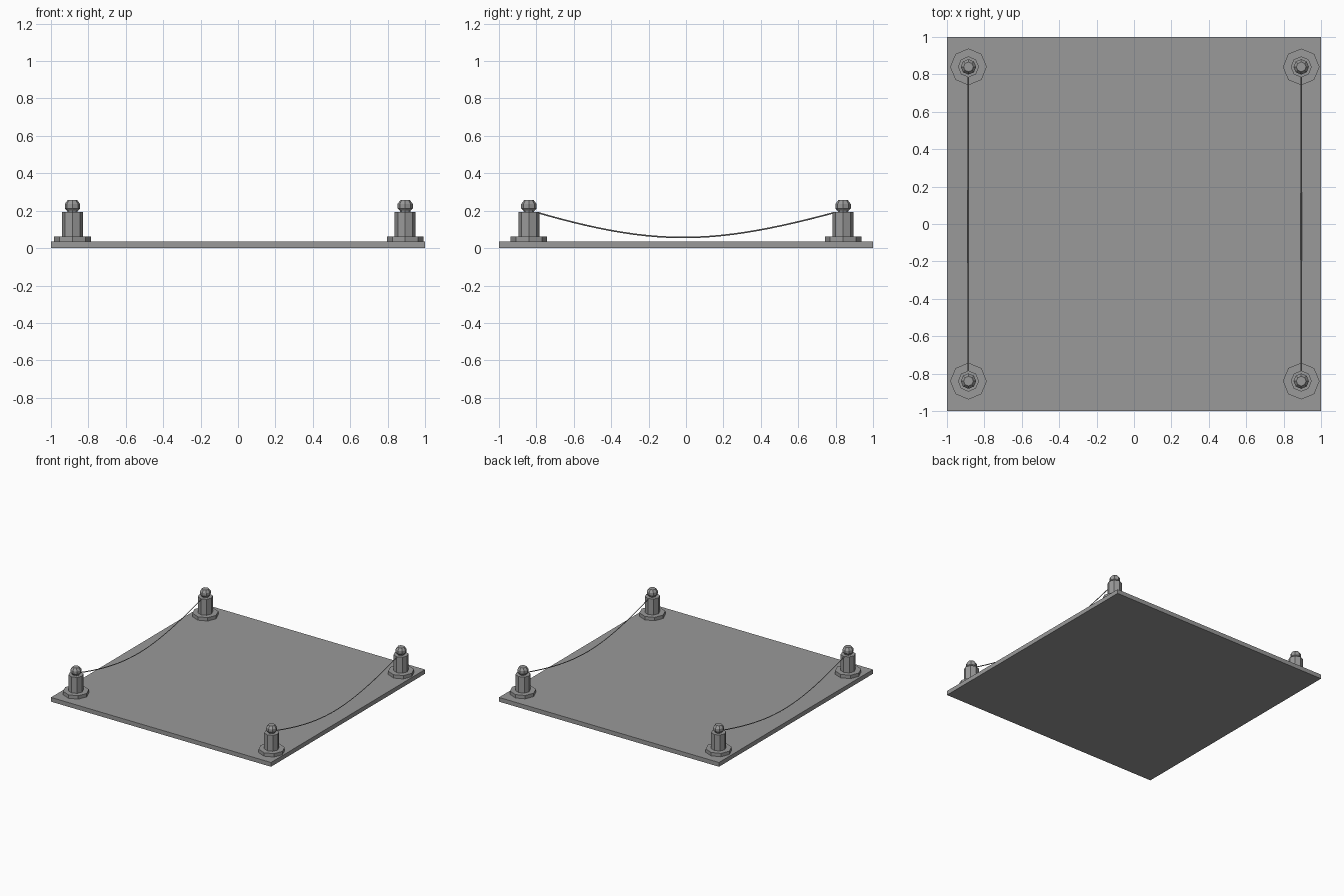
import bpy, bmesh, math

if "Cube" in bpy.data.objects:
    bpy.data.objects.remove(bpy.data.objects["Cube"])

POST_X = (-0.885, 0.894)
POST_Y = 0.84
SIDES = 8

grey = bpy.data.materials.new("dark_grey")
grey.diffuse_color = (0.32, 0.32, 0.32, 1)
grey.use_nodes = True
grey.node_tree.nodes["Principled BSDF"].inputs["Base Color"].default_value = grey.diffuse_color


def finish(name, bm):
    bmesh.ops.recalc_face_normals(bm, faces=bm.faces)
    me = bpy.data.meshes.new(name)
    bm.to_mesh(me)
    bm.free()
    me.materials.append(grey)
    ob = bpy.data.objects.new(name, me)
    bpy.context.collection.objects.link(ob)
    return ob


def lathe(name, profile, x, y):
    """Closed eight-sided solid from (radius, z) rings."""
    bm = bmesh.new()
    rings = []
    for r, z in profile:
        rings.append([bm.verts.new((x + r * math.cos(i * math.tau / SIDES),
                                    y + r * math.sin(i * math.tau / SIDES), z))
                      for i in range(SIDES)])
    for a, b in zip(rings, rings[1:]):
        for i in range(SIDES):
            j = (i + 1) % SIDES
            bm.faces.new((a[i], a[j], b[j], b[i]))
    bm.faces.new(rings[0])
    bm.faces.new(rings[-1])
    return finish(name, bm)


# Floor plate
bm = bmesh.new()
bmesh.ops.create_cube(bm, size=1)
for v in bm.verts:
    v.co = (v.co.x * 2, v.co.y * 2, (v.co.z + 0.5) * 0.035)
finish("floor_plate", bm)

# Corner posts: foot, shaft and knob
for side, x in zip(("left", "right"), POST_X):
    for end, y in (("front", -POST_Y), ("back", POST_Y)):
        tag = f"{end}_{side}"
        lathe(f"post_foot_{tag}", [(0.098, 0.03), (0.098, 0.063)], x, y)
        lathe(f"post_shaft_{tag}", [(0.056, 0.06), (0.056, 0.194)], x, y)
        lathe(f"post_knob_{tag}", [(0.026, 0.19), (0.029, 0.2), (0.041, 0.212),
                                   (0.041, 0.236), (0.026, 0.256)], x, y)

    # Sagging rope between the two posts (hyperbola, straighter near the ends)
    cu = bpy.data.curves.new(f"rope_{side}", 'CURVE')
    cu.dimensions = '3D'
    cu.bevel_depth = 0.004
    cu.bevel_resolution = 0
    cu.use_fill_caps = True
    cu.materials.append(grey)
    n = 24
    sp = cu.splines.new('POLY')
    sp.points.add(n)
    k = 0.9
    for i, p in enumerate(sp.points):
        t = 2 * i / n - 1
        sag = (math.hypot(t, k) - k) / (math.hypot(1, k) - k)
        p.co = (x, 0.79 * t - 0.015 * (1 - t * t), 0.057 + 0.132 * sag, 1)
    bpy.context.collection.objects.link(bpy.data.objects.new(f"rope_{side}", cu))
